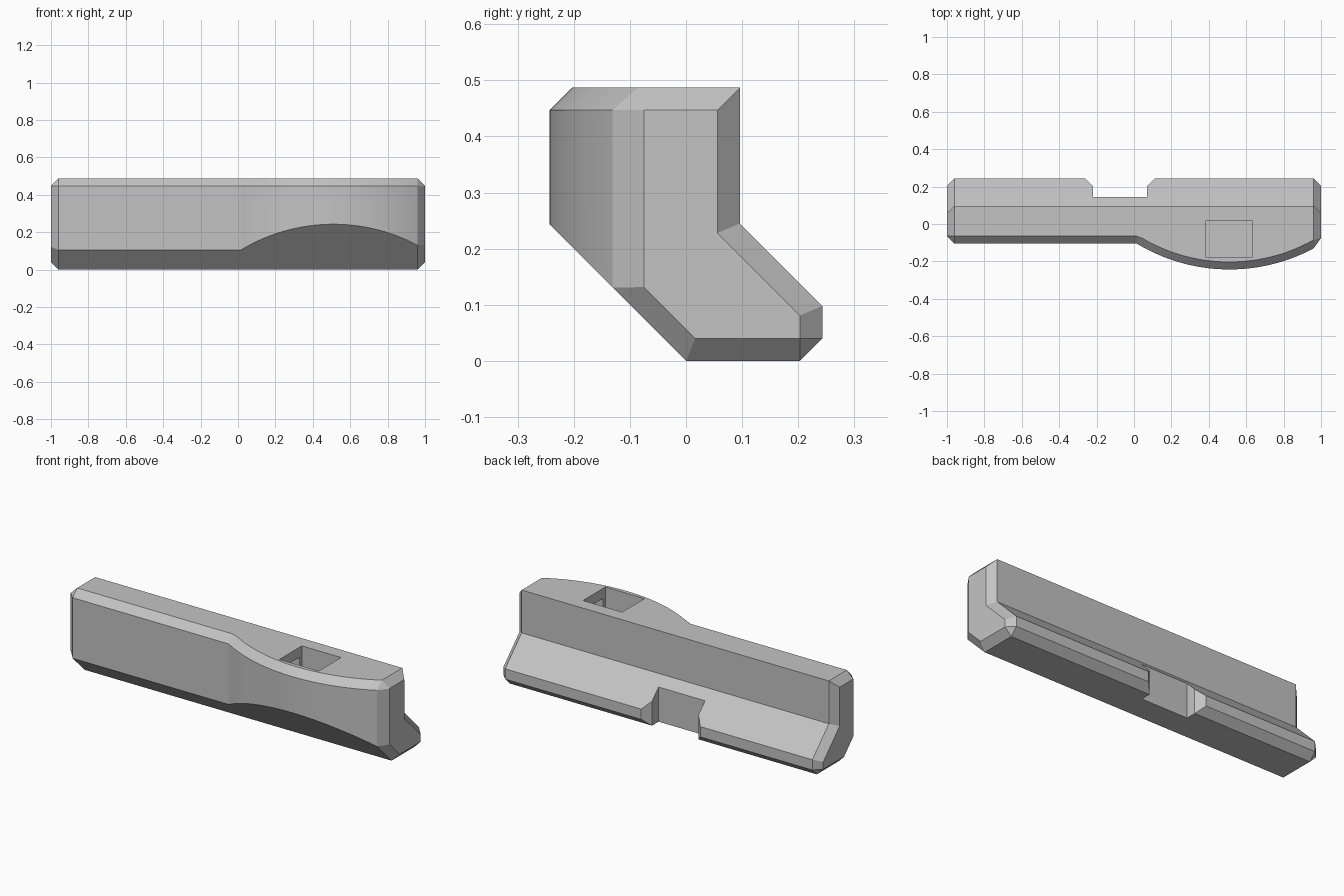
import bpy, bmesh, math

cube = bpy.data.objects.get("Cube")
if cube:
    bpy.data.objects.remove(cube, do_unlink=True)

grey = bpy.data.materials.new("plain grey")
grey.use_nodes = True
GREY = (0.55, 0.55, 0.55, 1)
grey.diffuse_color = GREY
grey.node_tree.nodes["Principled BSDF"].inputs["Base Color"].default_value = GREY

C = 0.04              # chamfer width
TOP = 0.487
FLAT = -0.105         # front of the straight half
BULGE_X, BULGE_Y, RADIUS = 0.51, 0.714, 0.957
ARC_START, ARC_END = 0.015, 0.96


def make_object(name, bm):
    bmesh.ops.recalc_face_normals(bm, faces=bm.faces[:])
    mesh = bpy.data.meshes.new(name)
    bm.to_mesh(mesh)
    bm.free()
    mesh.materials.append(grey)
    obj = bpy.data.objects.new(name, mesh)
    bpy.context.collection.objects.link(obj)
    return obj


def front(x, inset=0.0):
    """Front outline in plan: straight, then a shallow arc."""
    flat = FLAT + inset
    if x < ARC_START:
        return flat
    r = RADIUS - inset
    return min(flat, BULGE_Y - math.sqrt(r * r - (x - BULGE_X) ** 2))


def section(x):
    f = front(x)
    return [(0, 0), (0.203, 0), (0.243, C), (0.243, 0.098), (0.096, 0.245),
            (0.096, TOP), (front(x, C), TOP), (f, TOP - C), (f, -f)]


def end_section(f):
    """Section shrunk by the chamfer, for the end faces."""
    top, off = TOP - C, C * math.sqrt(2)
    return [(off - C, C), (0.203, C), (0.203, C), (0.203, 0.081), (0.056, 0.228),
            (0.056, top), (f, top), (f, top), (f, off - f)]


def prism(name, plan, z0, z1):
    bm = bmesh.new()
    face = bm.faces.new([bm.verts.new((x, y, z0)) for x, y in plan])
    ext = bmesh.ops.extrude_face_region(bm, geom=[face])
    verts = [g for g in ext["geom"] if isinstance(g, bmesh.types.BMVert)]
    bmesh.ops.translate(bm, verts=verts, vec=(0, 0, z1 - z0))
    return make_object(name, bm)


def rectangle(x0, x1, y0, y1):
    return [(x0, y0), (x1, y0), (x1, y1), (x0, y1)]


# Body: sections lofted along x, with chamfered ends
STEPS = 32
stations = [-0.96] + [ARC_START + (ARC_END - ARC_START) * i / STEPS
                      for i in range(STEPS + 1)]
sections = [(-1, end_section(FLAT + C))]
sections += [(x, section(x)) for x in stations]
sections += [(1, end_section(-0.075))]

bm = bmesh.new()
rings = [[bm.verts.new((x, y, z)) for y, z in pts] for x, pts in sections]
for a, b in zip(rings, rings[1:]):
    for i in range(len(a)):
        j = (i + 1) % len(a)
        bm.faces.new((a[i], a[j], b[j], b[i]))
bm.faces.new(rings[0])
bm.faces.new(rings[-1])
bmesh.ops.remove_doubles(bm, verts=bm.verts[:], dist=0.0005)
body = make_object("body", bm)

# Cutters: rear notch with flared mouth, top pocket and its wider lower part
notch = [(-0.22, 0.145), (0.07, 0.145), (0.07, 0.203),
         (0.12, 0.253), (-0.27, 0.253), (-0.22, 0.203)]
cutters = [
    prism("notch_cutter", notch, -0.1, 0.3),
    prism("pocket_cutter", rectangle(0.385, 0.63, -0.18, 0.02), 0.3, 0.6),
    prism("undercut_cutter", rectangle(0.33, 0.685, -0.16, 0.0), 0.301, 0.43),
]
bpy.context.view_layer.objects.active = body
for cutter in cutters:
    cutter.hide_render = True
    mod = body.modifiers.new(cutter.name, "BOOLEAN")
    mod.operation = "DIFFERENCE"
    mod.solver = "EXACT"
    mod.object = cutter
    bpy.ops.object.modifier_apply(modifier=mod.name)
    bpy.data.objects.remove(cutter, do_unlink=True)

# Smooth the arc, keep the chamfers crisp
bpy.ops.object.select_all(action="DESELECT")
body.select_set(True)
bpy.ops.object.shade_smooth_by_angle(angle=math.radians(15))
